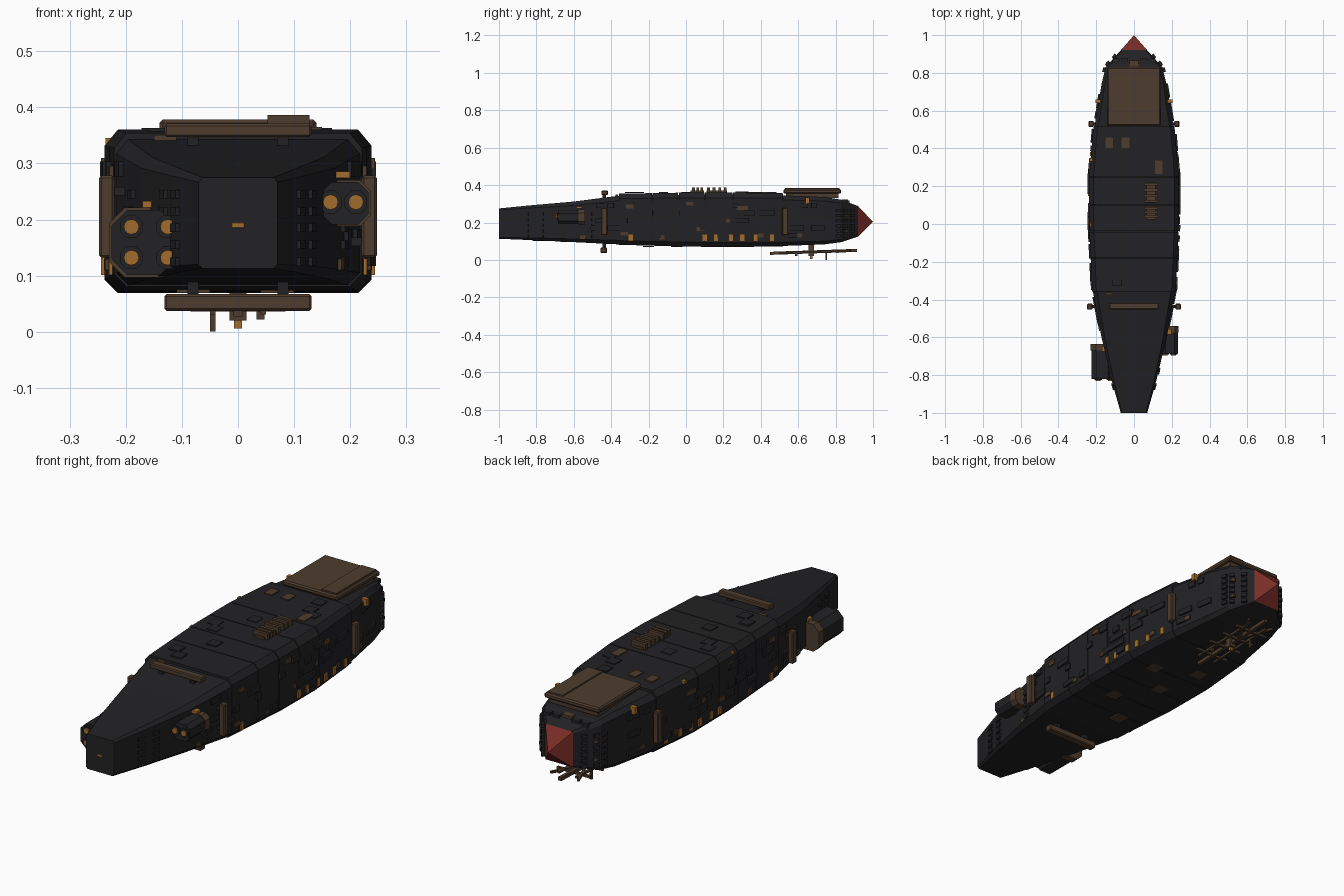
import bpy, bmesh, math, random
from mathutils import Matrix, Vector

if "Cube" in bpy.data.objects:
    bpy.data.objects.remove(bpy.data.objects["Cube"])

random.seed(4)

def mat(name, col):
    m = bpy.data.materials.new(name)
    m.diffuse_color = (*col, 1)
    m.use_nodes = True
    m.node_tree.nodes["Principled BSDF"].inputs["Base Color"].default_value = m.diffuse_color
    return m

DARK = mat("hull_dark", (0.016, 0.016, 0.018))
BROWN = mat("bronze", (0.075, 0.045, 0.026))
ORANGE = mat("amber", (0.36, 0.15, 0.025))
RED = mat("red", (0.19, 0.026, 0.02))

def finish(name, bm, m):
    bmesh.ops.recalc_face_normals(bm, faces=bm.faces)
    me = bpy.data.meshes.new(name)
    bm.to_mesh(me)
    bm.free()
    me.materials.append(m)
    ob = bpy.data.objects.new(name, me)
    bpy.context.collection.objects.link(ob)
    return ob

def add_box(bm, c, s, rz=0, rx=0):
    M = (Matrix.Translation(c) @ Matrix.Rotation(rz, 4, 'Z') @ Matrix.Rotation(rx, 4, 'X')
         @ Matrix.Diagonal((*s, 1)))
    bmesh.ops.create_cube(bm, size=1, matrix=M)

def boxes(name, items, m, bevel=0):
    bm = bmesh.new()
    for it in items:
        add_box(bm, *it)
    if bevel:
        bmesh.ops.bevel(bm, geom=bm.edges[:], offset=bevel, segments=1, affect='EDGES')
    return finish(name, bm, m)

def loft(name, rings, m):
    bm = bmesh.new()
    vs = [[bm.verts.new(p) for p in r] for r in rings]
    for a, b in zip(vs, vs[1:]):
        for i in range(len(a)):
            j = (i + 1) % len(a)
            bm.faces.new((a[i], a[j], b[j], b[i]))
    bm.faces.new(vs[0])
    bm.faces.new(vs[-1])
    return finish(name, bm, m)

def cyl(bm, c, r, depth, n, rot=0):
    M = Matrix.Translation(c) @ Matrix.Rotation(math.pi / 2, 4, 'X') @ Matrix.Rotation(rot, 4, 'Z')
    bmesh.ops.create_cone(bm, cap_ends=True, segments=n, radius1=r, radius2=r, depth=depth, matrix=M)

# hull stations: y, half width, bottom z, top z
ST = [(-1, .07, .113, .275), (-.83, .118, .106, .292), (-.6, .172, .095, .312), (-.36, .217, .083, .343),
      (0, .234, .073, .349), (.25, .234, .071, .349), (.5, .212, .074, .346), (.74, .172, .083, .336),
      (.83, .15, .095, .322), (.92, .07, .125, .288)]

def at(y):
    for a, b in zip(ST, ST[1:]):
        if y <= b[0]:
            t = (y - a[0]) / (b[0] - a[0])
            return [a[k] + t * (b[k] - a[k]) for k in (1, 2, 3)], (b[1] - a[1]) / (b[0] - a[0])
    return list(ST[-1][1:]), 0

def ring(y, w=0, up=0, dn=0):
    (hw, zb, zt), _ = at(y)
    hw, zb, zt = hw + w, zb - dn, zt + up
    c = .1 * hw
    return [(hw - c, y, zb), (hw, y, zb + c), (hw, y, zt - 1.2 * c), (hw - c, y, zt),
            (c - hw, y, zt), (-hw, y, zt - 1.2 * c), (-hw, y, zb + c), (c - hw, y, zb)]

# main hull and the stepped armour bands around its middle
loft("hull", [ring(s[0]) for s in ST], DARK)
cuts = [-.36, -.18, -.04, .1, .25, .52]
for i, (a, b) in enumerate(zip(cuts, cuts[1:])):
    stops = [a + .002] + [s[0] for s in ST if a + .01 < s[0] < b - .01] + [b - .002]
    loft(f"armour_band_{i}", [ring(y, .004, .011, .002) for y in stops], DARK)

# red tail pyramid
bm = bmesh.new()
base = [bm.verts.new((x, .92, z)) for x, z in ((-.07, .125), (.07, .125), (.07, .288), (-.07, .288))]
tip = bm.verts.new((0, 1, .203))
for i in range(4):
    bm.faces.new((base[i], base[(i + 1) % 4], tip))
bm.faces.new(base)
finish("tail_cone", bm, RED)

# rear deck platform
boxes("rear_platform", [((0, .675, .347), (.25, .28, .03))], BROWN)
boxes("rear_platform_top", [((0, .675, .366), (.28, .31, .024))], BROWN, .006)
boxes("platform_ridge", [((.09, .675, .379), (.075, .29, .01))], BROWN)

# standoff beams: top, bottom and both sides
boxes("top_beam", [((0, -.435, .359), (.262, .035, .024))], BROWN, .004)
boxes("bottom_beam", [((0, -.44, .052), (.262, .035, .03))], BROWN, .004)
boxes("beam_posts", [((x, -.437, z), (.02, .02, .04)) for x in (-.08, .08) for z in (.338, .08)], DARK)
for y, x in ((-.437, .234), (.53, .227)):
    boxes("side_beams", [((s * x, y, .205), (.027, .032, .146)) for s in (-1, 1)], BROWN, .004)
    boxes("side_beam_posts", [((s * (x - .02), y, z), (.04, .015, .015)) for s in (-1, 1) for z in (.16, .25)], DARK)

# side gun pods: octagonal housing, rear flange, amber barrels
def oct_ring(cx, cz, hw, hh, y, c):
    return [(cx + sx * (hw - (c if k else 0)), y, cz + sz * (hh - (0 if k else c)))
            for sx, sz, k in ((1, -1, 0), (1, 1, 0), (1, 1, 1), (-1, 1, 1),
                              (-1, 1, 0), (-1, -1, 0), (-1, -1, 1), (1, -1, 1))]

def pod(name, cx, cz, hw, hh, y0, y1, barrels):
    c = min(hw, hh) * .45
    loft(name + "_housing", [oct_ring(cx, cz, hw * .93, hh * .93, y, c) for y in (y0 + .01, y1 - .03)], DARK)
    loft(name + "_flange", [oct_ring(cx, cz, hw, hh, y, c) for y in (y1 - .035, y1)], BROWN)
    bm, bm2 = bmesh.new(), bmesh.new()
    for x, z in barrels:
        cyl(bm, (x, y0 + .02, z), .022, .03, 8, math.pi / 8)
        cyl(bm2, (x, y0 + .01, z), .0135, .022, 12)
    finish(name + "_barrel_rims", bm, DARK)
    finish(name + "_barrels", bm2, ORANGE)
    boxes(name + "_mount", [((cx * .8, y1 - .05, cz), (abs(cx) * .4, .07, hh))], DARK)

pod("quad_pod", -.168, .159, .062, .062, -.83, -.635,
    [(x, z) for x in (-.19, -.125) for z in (.132, .187)])
pod("twin_pod", .191, .229, .045, .041, -.695, -.54, [(.165, .231), (.21, .231)])
boxes("pod_sights", [((-.157, -.66, .227), (.027, .03, .012)), ((.187, -.57, .28), (.025, .03, .012))], ORANGE)
boxes("bow_light", [((0, -.998, .19), (.026, .006, .012))], ORANGE, .002)

# top deck details
slats = [((.09, y, .373), (.075, .014, .026)) for y in (.04, .062, .084, .12, .15, .18, .21)]
boxes("deck_vents", slats + [((.09, .06, .364), (.05, .07, .012)), ((.09, .165, .364), (.05, .11, .012))], BROWN)
boxes("deck_plates", [((-.13, .43, .359), (.04, .055, .008)), ((-.045, .43, .359), (.04, .055, .008)),
                      ((.13, .3, .361), (.04, .07, .008)), ((0, .85, .317), (.05, .03, .012)),
                      ((-.13, -.37, .343), (.04, .014, .016))], BROWN)
boxes("deck_panels", [((random.uniform(-.17, .17), y, .36), (.05, .05, .006))
                      for y in (-.3, -.25, -.12, 0, .05, .17, .34, .38, .46)], DARK)
boxes("rear_deck_blocks", [((s * x, .86, .307), (.035, .03, .02)) for s in (-1, 1) for x in (.05, .095)], DARK)

# keel panels
boxes("keel_panels", [((x, y, .072), (.06, .06, .006)) for x, y in
                      ((-.08, -.2), (.07, -.05), (-.05, .12), (.09, .25), (-.1, .33))], BROWN)

# side panels, windows and slats that follow the hull flanks
def flank(y, z, ly, lz, s, t=.012):
    (hw, _, _), k = at(y)
    if -.36 < y < .52:
        hw += .004
    return ((s * hw, y, z), (t, ly, lz), -s * math.atan(k))

for s, side in ((-1, "left"), (1, "right")):
    boxes(f"{side}_windows", [flank(y, .118, .022, .034, s) for y in (-.295, .1, .16, .24, .3, .37, .46)], ORANGE)
    boxes(f"{side}_lamp", [((s * .19, .65, .318), (.026, .02, .032))], ORANGE)
    boxes(f"{side}_bronze_panels", [flank(y, z, ly, .02, s) for y, z, ly in
          ((-.3, .285, .04), (-.33, .14, .04), (.02, .3, .04), (.08, .165, .05), (.3, .277, .06),
           (-.13, .12, .03), (.4, .13, .03), (.22, .21, .03), (-.55, .12, .03), (.6, .13, .04))], BROWN)
    boxes(f"{side}_dark_panels", [flank(random.uniform(-.5, .72), random.choice((.13, .17, .21, .25, .29)),
          random.uniform(.03, .08), .026, s, .016) for _ in range(34)], DARK)
    boxes(f"{side}_bow_slats", [flank(y, .125 + .03 * i, .035, .015, s, .014)
          for y in (-.86, -.78, -.52) for i in range(5)], DARK)
    boxes(f"{side}_stern_slats", [flank(y, .128 + .027 * i, .025, .015, s, .024)
          for y in (.815, .845, .885) for i in range(6)], DARK)
    boxes(f"{side}_stern_lights", [flank(.85, z, .016, .012, s, .028) for z in (.155, .236)], BROWN)
boxes("left_edge_lights", [((-.228, y, .338), (.016, .018, .014)) for y in (-.005, .34)], ORANGE)

# antenna truss hung beneath the stern
def rod(bm, a, b, t):
    a, b = Vector(a), Vector(b)
    d = b - a
    M = Matrix.Translation((a + b) / 2) @ d.to_track_quat('Z', 'Y').to_matrix().to_4x4()
    bmesh.ops.create_cube(bm, size=1, matrix=M @ Matrix.Diagonal((t, t, d.length, 1)))

bm = bmesh.new()
rod(bm, (0, .45, .035), (0, .915, .051), .016)
for s in (-1, 1):
    rod(bm, (s * .045, .5, .036), (s * .045, .86, .049), .01)
    rod(bm, (0, .72, .043), (s * .07, .88, .05), .01)
for y in (.54, .63, .72, .81):
    rod(bm, (-.085, y, .042), (.085, y, .042), .011)
rod(bm, (-.045, .75, 0), (-.045, .75, .05), .01)
rod(bm, (.04, .59, .022), (.04, .59, .045), .014)
rod(bm, (0, .67, .02), (0, .67, .09), .03)
finish("antenna_truss", bm, BROWN)
boxes("antenna_light", [((0, .67, .013), (.014, .014, .014))], ORANGE)
